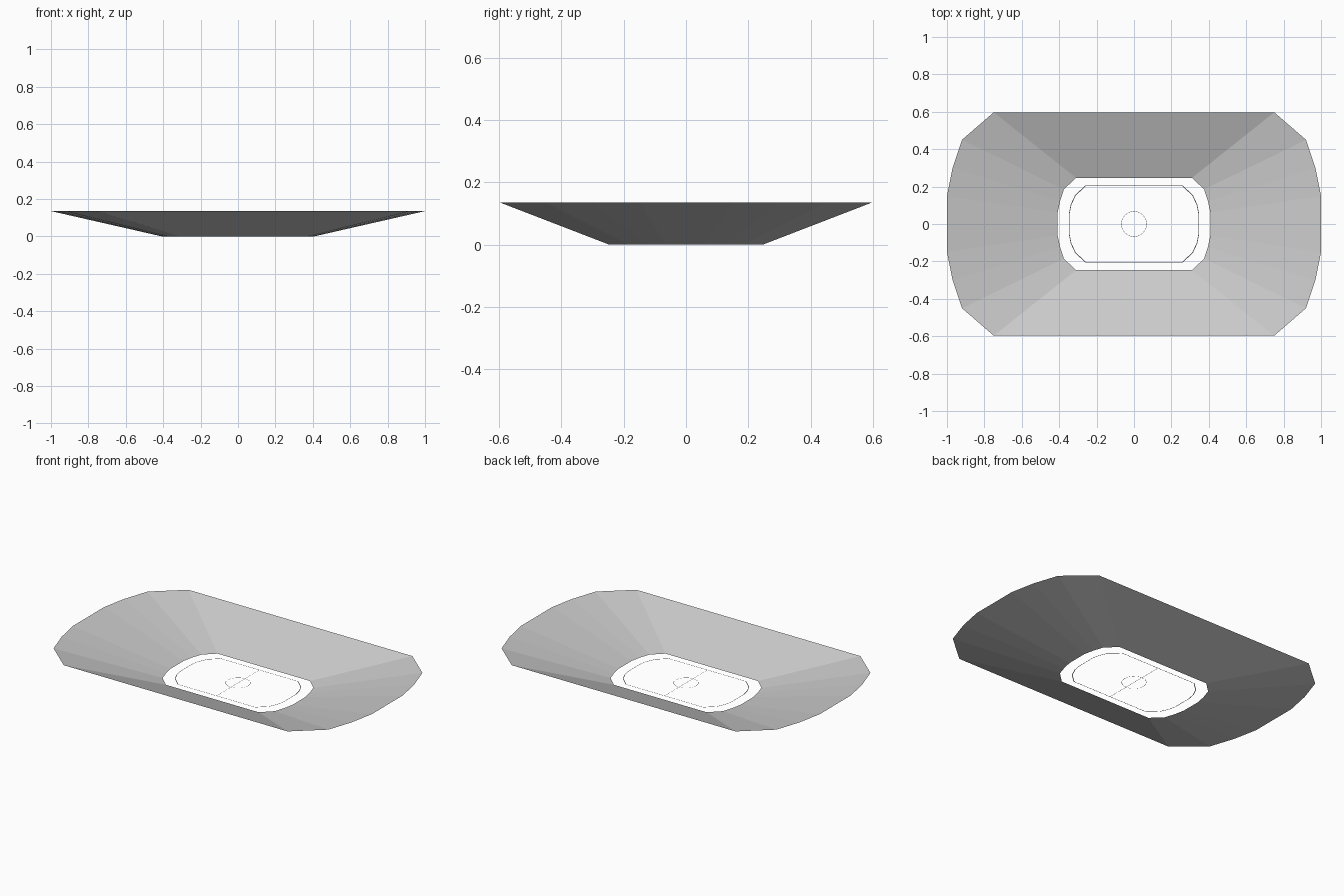
import bpy, math

if "Cube" in bpy.data.objects:
    bpy.data.objects.remove(bpy.data.objects["Cube"])


def loop(quarter):
    # mirror a quarter outline into a closed counter-clockwise loop
    q = quarter[::-1]
    half = q + [(-x, y) for x, y in q[::-1]]
    return half + [(-x, -y) for x, y in half]


def add_mesh(name, verts, faces):
    me = bpy.data.meshes.new(name)
    me.from_pydata(verts, [], faces)
    ob = bpy.data.objects.new(name, me)
    bpy.context.collection.objects.link(ob)
    return ob


def band(name, inner, outer, z_in, z_out):
    # single sheet of quads between two matching loops
    n = len(inner)
    verts = [(x, y, z_in) for x, y in inner] + [(x, y, z_out) for x, y in outer]
    faces = [(i, n + i, n + (i + 1) % n, (i + 1) % n) for i in range(n)]
    return add_mesh(name, verts, faces)


def scaled(pts, d):
    # offset outline slightly toward the centre
    return [(x - math.copysign(d, x), y - math.copysign(d, y)) for x, y in pts]


# sloped seating bowl
bowl_in = loop([(0.31, 0.247), (0.375, 0.185), (0.395, 0.124), (0.408, 0.062)])
bowl_out = loop([(0.75, 0.597), (0.92, 0.45), (0.97, 0.30), (1.0, 0.15)])
band("seating_bowl", bowl_in, bowl_out, 0.0, 0.135)

# thin border line of the playing field
border = loop([(0.26, 0.206), (0.315, 0.155), (0.338, 0.105), (0.347, 0.06)])
band("field_border", scaled(border, 0.003), border, 0.0, 0.0)

# centre circle
N = 16
ring = [[(r * math.cos(2 * math.pi * i / N), r * math.sin(2 * math.pi * i / N))
         for i in range(N)] for r in (0.067, 0.069)]
band("centre_circle", ring[0], ring[1], 0.0, 0.0)

# halfway line
w, h = 0.001, 0.203
add_mesh("halfway_line", [(-w, -h, 0), (w, -h, 0), (w, h, 0), (-w, h, 0)], [(0, 1, 2, 3)])
